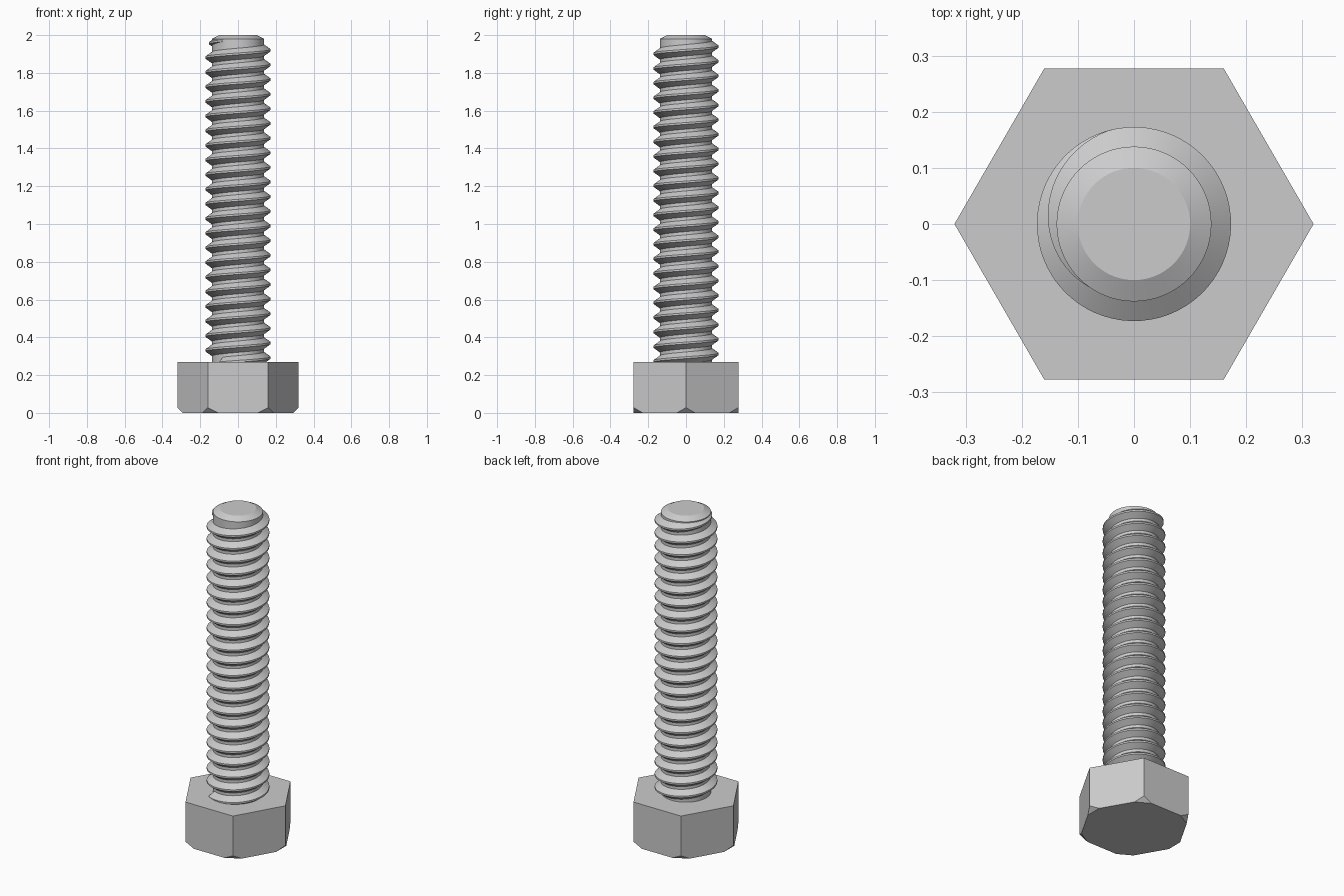
import bpy, bmesh, math
from mathutils import Vector

if "Cube" in bpy.data.objects:
    bpy.data.objects.remove(bpy.data.objects["Cube"], do_unlink=True)

HEAD_R, HEAD_H = 0.32, 0.27
ROOT_R, CREST_R = 0.138, 0.173
PITCH, SEGS = 0.0775, 64
TOP = 2.0

steel = bpy.data.materials.new("grey steel")
steel.use_nodes = True
steel.diffuse_color = (0.6, 0.6, 0.6, 1)
steel.node_tree.nodes["Principled BSDF"].inputs["Base Color"].default_value = (0.6, 0.6, 0.6, 1)


def finish(bm, name, smooth_angle=None):
    bmesh.ops.recalc_face_normals(bm, faces=bm.faces)
    mesh = bpy.data.meshes.new(name)
    bm.to_mesh(mesh)
    bm.free()
    mesh.materials.append(steel)
    obj = bpy.data.objects.new(name, mesh)
    bpy.context.collection.objects.link(obj)
    if smooth_angle:
        bpy.ops.object.select_all(action='DESELECT')
        obj.select_set(True)
        bpy.context.view_layer.objects.active = obj
        bpy.ops.object.shade_smooth_by_angle(angle=math.radians(smooth_angle))
    return obj


def polar(r, a, z):
    return Vector((r * math.cos(a), r * math.sin(a), z))


def bridge(bm, rings, closed):
    """Join successive rings of vertices with quads."""
    for a, b in zip(rings, rings[1:]):
        n = len(a)
        for i in range(n if closed else n - 1):
            j = (i + 1) % n
            bm.faces.new((a[i], a[j], b[j], b[i]))


# Hexagonal head with the six lower corners cut off
bm = bmesh.new()
rings = [[bm.verts.new(polar(HEAD_R, i * math.pi / 3, z)) for i in range(6)]
         for z in (0, HEAD_H)]
bridge(bm, rings, True)
for ring in rings:
    bm.faces.new(ring)
for i in range(6):
    a = i * math.pi / 3
    cut = bmesh.ops.bisect_plane(
        bm, geom=bm.verts[:] + bm.edges[:] + bm.faces[:],
        plane_co=polar(HEAD_R - 0.028, a, 0), plane_no=polar(1, a, -1),
        clear_outer=True)
    edges = [e for e in cut["geom_cut"] if isinstance(e, bmesh.types.BMEdge)]
    bmesh.ops.holes_fill(bm, edges=edges, sides=0)
finish(bm, "hex_head")

# Plain core of the shank with a bevelled tip
bm = bmesh.new()
profile = [(ROOT_R, HEAD_H - 0.05), (ROOT_R, TOP - 0.02), (0.1, TOP)]
rings = [[bm.verts.new(polar(r, i * math.tau / SEGS, z)) for i in range(SEGS)]
         for r, z in profile]
bridge(bm, rings, True)
bm.faces.new(rings[0])
bm.faces.new(rings[-1])
finish(bm, "shank_core", 20)

# Right-handed thread ridge, fading into the core at the tip
bm = bmesh.new()
end = math.radians(235)
fade = math.radians(130)
turns = 22
steps = turns * SEGS
rings = []
for k in range(steps + 1):
    a = end - (steps - k) * math.tau / SEGS
    z = 1.92 + PITCH * a / math.tau
    if z < HEAD_H - 0.04:
        continue
    t = min(1, (end - a) / fade)
    crest = ROOT_R + (CREST_R - ROOT_R) * t
    half = 0.005 + 0.025 * t
    section = [(ROOT_R - 0.004, -half - 0.003), (crest, -0.005),
               (crest, 0.005), (ROOT_R - 0.004, half + 0.003)]
    rings.append([bm.verts.new(polar(r, a, z + dz)) for r, dz in section])
bridge(bm, rings, True)
bm.faces.new(rings[0])
bm.faces.new(rings[-1])
finish(bm, "thread", 25)
